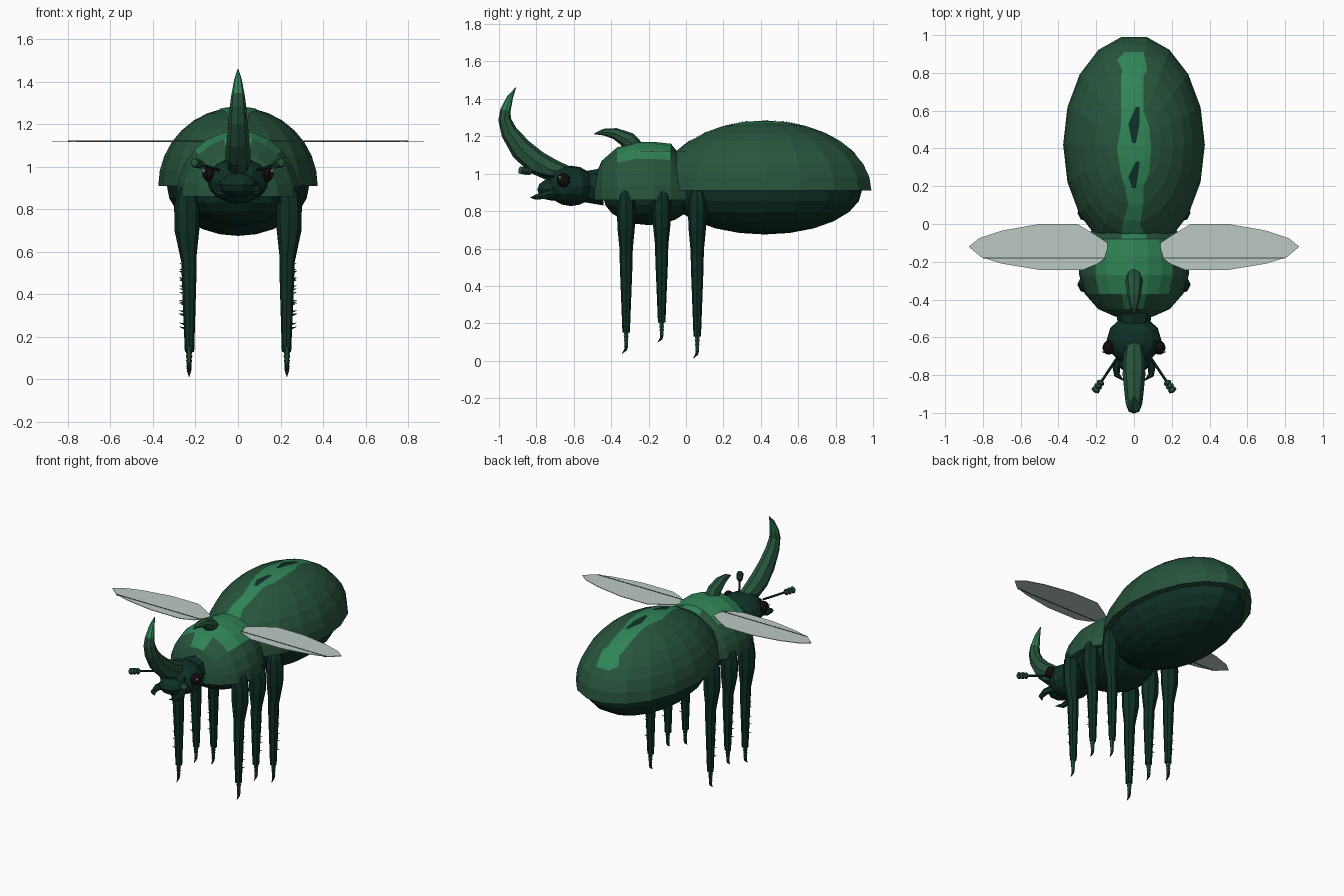
import bpy
import bmesh
import math
from mathutils import Vector, Matrix
from mathutils.bvhtree import BVHTree

default_cube = bpy.data.objects.get("Cube")
if default_cube:
    bpy.data.objects.remove(default_cube)


def make_material(name, red, green, blue):
    linear = [((c / 255 + 0.055) / 1.055) ** 2.4 for c in (red, green, blue)] + [1]
    material = bpy.data.materials.new(name)
    material.use_nodes = True
    material.diffuse_color = linear
    material.node_tree.nodes["Principled BSDF"].inputs["Base Color"].default_value = linear
    return material


SHELL = make_material("shell green", 39, 84, 60)
BRIGHT = make_material("bright green", 48, 132, 87)
DARK = make_material("dark green", 14, 48, 39)
BLACK = make_material("eye black", 18, 12, 14)
WHITE = make_material("eye glint", 220, 225, 222)
WING = make_material("wing grey", 188, 202, 194)
VEIN = make_material("wing vein", 66, 76, 72)


def finish(name, bm, *materials):
    """Turn a bmesh into a flat-shaded object."""
    bmesh.ops.recalc_face_normals(bm, faces=bm.faces)
    mesh = bpy.data.meshes.new(name)
    bm.to_mesh(mesh)
    bm.free()
    for material in materials:
        mesh.materials.append(material)
    obj = bpy.data.objects.new(name, mesh)
    bpy.context.collection.objects.link(obj)
    return obj


def ellipsoid(center, radii, segments, rings, half=0):
    """Faceted ellipsoid; half = 1 keeps the top, -1 the bottom, closed by a cap."""
    bm = bmesh.new()
    bmesh.ops.create_uvsphere(bm, u_segments=segments, v_segments=rings, radius=1)
    bmesh.ops.rotate(bm, verts=bm.verts, matrix=Matrix.Rotation(math.pi / 2, 3, "Z"))
    if half:
        lost = [v for v in bm.verts if v.co.z * half < -0.01]
        bmesh.ops.delete(bm, geom=lost, context="VERTS")
        bmesh.ops.holes_fill(bm, edges=[e for e in bm.edges if e.is_boundary])
    bmesh.ops.scale(bm, verts=bm.verts, vec=radii)
    bmesh.ops.translate(bm, verts=bm.verts, vec=center)
    return bm


def skin(bm, rings):
    """Join rings of vertices into a closed surface."""
    count = len(rings[0])
    for a, b in zip(rings, rings[1:]):
        for i in range(count):
            j = (i + 1) % count
            bm.faces.new((a[i], a[j], b[j], b[i]))
    bm.faces.new(rings[0])
    bm.faces.new(rings[-1])


def tube(path, widths, depths=None, sides=8, bm=None):
    """Tapered tube along a path; widths run along x, depths across it."""
    bm = bm or bmesh.new()
    depths = depths or widths
    points = [Vector(p) for p in path]
    rings = []
    for i, p in enumerate(points):
        tangent = points[min(i + 1, len(points) - 1)] - points[max(i - 1, 0)]
        across = tangent.cross(Vector((1, 0, 0))).normalized()
        side = across.cross(tangent).normalized()
        ring = []
        for k in range(sides):
            a = math.tau * k / sides
            offset = side * widths[i] * math.cos(a) + across * depths[i] * math.sin(a)
            ring.append(bm.verts.new(p + offset))
        rings.append(ring)
    skin(bm, rings)
    return bm


# Abdomen: wide wing case above, smaller dark belly below
case = ellipsoid((0, 0.42, 0.91), (0.375, 0.58, 0.37), 18, 16, 1)
case_tree = BVHTree.FromBMesh(case)
finish("wing_case", case, SHELL)
finish("belly", ellipsoid((0, 0.42, 0.915), (0.335, 0.53, 0.24), 18, 12, -1), DARK)


def marking(name, rows, lift, material):
    """Thin painted patch draped over the wing case from (y, left, right) rows."""
    bm = bmesh.new()
    strips = []
    for (y0, l0, r0), (y1, l1, r1) in zip(rows, rows[1:]):
        steps = max(1, round((y0 - y1) / 0.02))
        strips += [(y0 + (y1 - y0) * s / steps, l0 + (l1 - l0) * s / steps,
                    r0 + (r1 - r0) * s / steps) for s in range(steps)]
    strips.append(rows[-1])
    grid = []
    for y, left, right in strips:
        line = []
        for k in range(7):
            x = left + (right - left) * k / 6
            hit = case_tree.ray_cast(Vector((x, y, 2)), Vector((0, 0, -1)))[0]
            line.append(bm.verts.new((x, y, hit.z + lift)))
        grid.append(line)
    for a, b in zip(grid, grid[1:]):
        for k in range(6):
            bm.faces.new((a[k], b[k], b[k + 1], a[k + 1]))
    finish(name, bm, material)


marking("back_stripe", [
    (0.91, -0.05, 0.05), (0.87, -0.09, 0.06), (0.81, -0.06, 0.07), (0.79, -0.07, 0.05),
    (0.6, -0.07, 0.05), (0.52, -0.07, 0.08), (0.4, -0.09, 0.09), (0.27, -0.07, 0.08),
    (0.2, -0.05, 0.05), (0.1, -0.03, 0.05), (0, -0.06, 0.03), (-0.1, -0.06, 0.07)],
    0.004, BRIGHT)
marking("rear_spot", [(0.62, 0.01, 0.03), (0.53, -0.03, 0.03), (0.43, -0.01, 0.01)],
        0.007, DARK)
marking("front_spot", [(0.33, 0.01, 0.03), (0.25, -0.03, 0.02), (0.19, -0.01, 0.01)],
        0.007, DARK)

# Thorax: half-dome loft from (y, half width, height) stations
bm = bmesh.new()
rings = []
for y, width, height in [(-0.49, 0.1, 0.12), (-0.45, 0.19, 0.21), (-0.37, 0.26, 0.28),
                         (-0.27, 0.29, 0.31), (-0.17, 0.29, 0.31), (-0.08, 0.26, 0.3),
                         (0, 0.2, 0.2)]:
    rings.append([bm.verts.new((width * math.cos(math.pi * k / 12), y,
                                0.86 + height * math.sin(math.pi * k / 12)))
                  for k in range(13)])
skin(bm, rings)
thorax = finish("thorax_shell", bm, SHELL, BRIGHT)
for face in thorax.data.polygons:
    face.material_index = int(face.center.z > 1.09 and face.normal.z > 0.6)
finish("chest", ellipsoid((0, -0.2, 0.88), (0.26, 0.25, 0.155), 14, 10), DARK)

# Head with neck
finish("head", ellipsoid((0, -0.615, 0.935), (0.145, 0.13, 0.108), 12, 8), DARK)
finish("snout", ellipsoid((0, -0.71, 0.915), (0.09, 0.09, 0.06), 10, 6), DARK)
finish("neck", tube([(0, -0.56, 0.93), (0, -0.44, 0.93)], [0.08, 0.1]), DARK)

# Horns
horn = finish("head_horn", tube(
    [(0, -0.63, 1), (0, -0.72, 1.02), (0, -0.8, 1.06), (0, -0.88, 1.13), (0, -0.945, 1.22),
     (0, -0.97, 1.29), (0, -0.965, 1.34), (0, -0.94, 1.41), (0, -0.91, 1.46)],
    [0.045, 0.058, 0.06, 0.052, 0.045, 0.038, 0.031, 0.018, 0.002],
    [0.04, 0.06, 0.065, 0.06, 0.045, 0.034, 0.028, 0.016, 0.002]), SHELL, BRIGHT)
for face in horn.data.polygons:
    face.material_index = int(face.center.z > 1.34)
finish("thorax_horn", tube(
    [(0, -0.26, 1.12), (0, -0.31, 1.18), (0, -0.38, 1.215), (0, -0.44, 1.222),
     (0, -0.49, 1.213)],
    [0.04, 0.045, 0.035, 0.02, 0.002], [0.05, 0.045, 0.03, 0.018, 0.002]), SHELL)

# Paired parts
for label, s in (("left", 1), ("right", -1)):
    finish(label + "_eye", ellipsoid((s * 0.135, -0.655, 0.967), (0.032, 0.038, 0.038), 10, 8),
           BLACK)
    finish(label + "_eye_glint",
           ellipsoid((s * 0.16, -0.675, 0.98), (0.008, 0.008, 0.008), 6, 4), WHITE)
    finish(label + "_mandible", tube(
        [(s * 0.06, -0.69, 0.9), (s * 0.095, -0.75, 0.885), (s * 0.09, -0.8, 0.875),
         (s * 0.055, -0.83, 0.872)], [0.025, 0.022, 0.016, 0.002], sides=6), DARK)

    # Antenna: thin stalk and three-bead club
    start, end = Vector((s * 0.09, -0.71, 0.985)), Vector((s * 0.21, -0.89, 1.02))
    finish(label + "_antenna", tube([start, start.lerp(end, 0.7)], [0.007, 0.007], sides=6), DARK)
    steps = [0.66, 0.7, 0.76, 0.78, 0.8, 0.86, 0.88, 0.9, 0.97, 1]
    finish(label + "_antenna_club", tube(
        [start.lerp(end, t) for t in steps],
        [0.008, 0.02, 0.02, 0.012, 0.022, 0.022, 0.012, 0.022, 0.022, 0.01], sides=6), SHELL)

    # Wing blade and its rib
    bm = bmesh.new()
    outline = [(0.14, -0.1), (0.2, -0.06), (0.3, 0), (0.5, 0), (0.7, -0.035), (0.82, -0.075),
               (0.875, -0.12), (0.81, -0.175), (0.7, -0.21), (0.5, -0.243), (0.27, -0.243),
               (0.19, -0.21), (0.14, -0.17)]
    blade = bm.faces.new([bm.verts.new((s * x, y, 1.118)) for x, y in outline])
    top = bmesh.ops.extrude_face_region(bm, geom=[blade])["geom"]
    bmesh.ops.translate(bm, vec=(0, 0, 0.004),
                        verts=[v for v in top if isinstance(v, bmesh.types.BMVert)])
    finish(label + "_wing", bm, WING)
    bm = bmesh.new()
    bmesh.ops.create_cube(bm, size=1)
    bmesh.ops.scale(bm, verts=bm.verts, vec=(0.65, 0.006, 0.008))
    bmesh.ops.translate(bm, verts=bm.verts, vec=(s * 0.475, -0.18, 1.12))
    finish(label + "_wing_rib", bm, VEIN)

    # Legs: thigh, spiny shin, beaded foot, claw
    for place, y, foot in (("front", -0.32, 0.04), ("middle", -0.13, 0.1), ("rear", 0.06, 0.015)):
        name = label + "_" + place
        scale = (0.91 - foot) / 0.895

        def at(x, z, dy=0):
            return (s * x, y + dy, 0.91 - (0.91 - z) * scale)

        finish(name + "_thigh", tube(
            [at(0.24, 0.91), at(0.24, 0.87), at(0.24, 0.8), at(0.24, 0.7), at(0.232, 0.55)],
            [0.03, 0.05, 0.06, 0.058, 0.034], [0.03, 0.045, 0.05, 0.046, 0.032]), DARK)
        bm = tube([at(0.232, 0.62), at(0.23, 0.5), at(0.228, 0.13)],
                  [0.036, 0.035, 0.022], [0.036, 0.034, 0.02])
        for z in (0.5, 0.46, 0.42, 0.35, 0.3, 0.24):
            tube([at(0.25, z), at(0.276, z + 0.008)], [0.005, 0.001], sides=4, bm=bm)
        finish(name + "_shin", bm, DARK)
        bm = bmesh.new()
        for k in range(4):
            z = 0.135 - k * 0.022
            tube([at(0.23, z), at(0.23, z - 0.022)], [0.018 - k * 0.002, 0.01],
                 sides=6, bm=bm)
        finish(name + "_foot", bm, SHELL)
        finish(name + "_claw", tube(
            [at(0.23, 0.055), at(0.23, 0.035, -0.003), at(0.23, 0.012, -0.022)],
            [0.012, 0.009, 0.001], sides=6), DARK)
